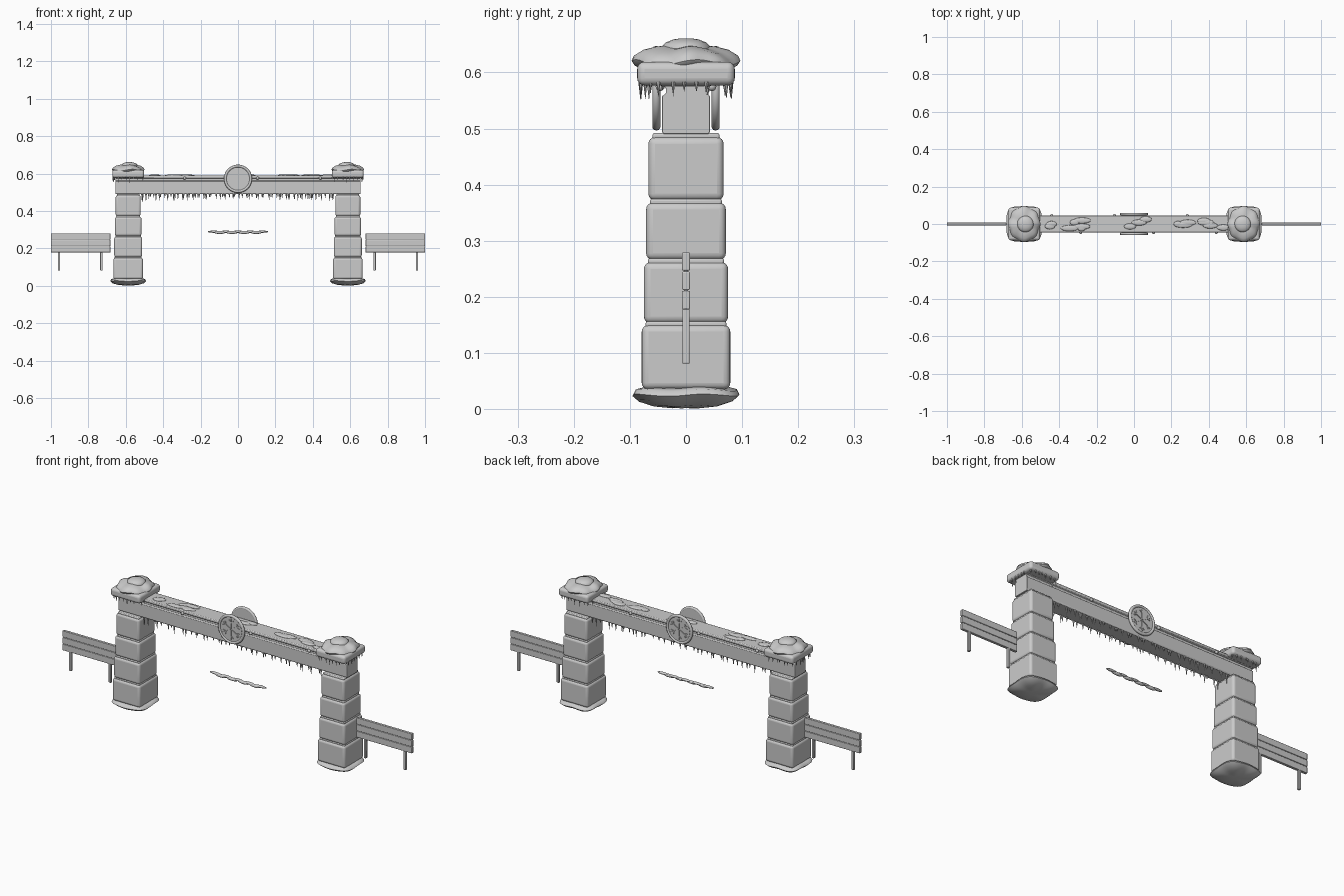
import bpy, bmesh, math, random
from mathutils import Matrix

random.seed(4)
if "Cube" in bpy.data.objects:
    bpy.data.objects.remove(bpy.data.objects["Cube"], do_unlink=True)

grey = bpy.data.materials.new("plain grey")
grey.use_nodes = True
grey.diffuse_color = (0.6, 0.6, 0.6, 1)
grey.node_tree.nodes["Principled BSDF"].inputs["Base Color"].default_value = (0.6, 0.6, 0.6, 1)


def finish(bm, name, bevel=0, segments=3, angle=40):
    bmesh.ops.recalc_face_normals(bm, faces=bm.faces)
    mesh = bpy.data.meshes.new(name)
    bm.to_mesh(mesh)
    bm.free()
    ob = bpy.data.objects.new(name, mesh)
    bpy.context.collection.objects.link(ob)
    mesh.materials.append(grey)
    if bevel:
        mod = ob.modifiers.new("rounding", "BEVEL")
        mod.width = bevel
        mod.segments = segments
    bpy.ops.object.select_all(action="DESELECT")
    ob.select_set(True)
    bpy.context.view_layer.objects.active = ob
    bpy.ops.object.shade_smooth_by_angle(angle=math.radians(angle))
    return ob


def box(name, x, y, z, bevel=0, segments=3, turn=0):
    """Box between the low and high ends given for each axis."""
    bm = bmesh.new()
    mid = [(a + b) / 2 for a, b in (x, y, z)]
    size = [b - a for a, b in (x, y, z)]
    m = Matrix.Translation(mid) @ Matrix.Rotation(turn, 4, "Y") @ Matrix.Diagonal((*size, 1))
    bmesh.ops.create_cube(bm, size=1, matrix=m)
    return finish(bm, name, bevel, segments)


def lathe(name, cx, profile, radius, wave=lambda a: 0, steps=48):
    """Closed mound: profile of (fraction of radius, z), radius and wave by angle."""
    bm = bmesh.new()
    rings = []
    for f, z in profile:
        ring = []
        for i in range(steps):
            a = math.tau * i / steps
            r = f * radius(a)
            ring.append(bm.verts.new((cx + r * math.cos(a), r * math.sin(a), z + f * wave(a))))
        rings.append(ring)
    for lo, hi in zip(rings, rings[1:]):
        for i in range(steps):
            j = (i + 1) % steps
            bm.faces.new((lo[i], lo[j], hi[j], hi[i]))
    bm.faces.new(rings[0])
    bm.faces.new(rings[-1])
    return finish(bm, name, angle=50)


def icicles(name, spots):
    bm = bmesh.new()
    for x, y, z, r, length in spots:
        m = Matrix.Translation((x, y, z - length / 2)) @ Matrix.Rotation(math.pi, 4, "X")
        bmesh.ops.create_cone(bm, cap_ends=True, segments=7, radius1=r, radius2=0,
                              depth=length, matrix=m)
    return finish(bm, name)


def blobs(name, spots):
    bm = bmesh.new()
    for x, y, z, sx, sy, sz in spots:
        m = Matrix.Translation((x, y, z)) @ Matrix.Diagonal((sx, sy, sz, 1))
        bmesh.ops.create_uvsphere(bm, u_segments=16, v_segments=10, radius=1, matrix=m)
    return finish(bm, name, angle=80)


def soft_square(half, power):
    return lambda a: half / (abs(math.cos(a)) ** power + abs(math.sin(a)) ** power) ** (1 / power)


# Pillars: four tapering stones, snow base, mortar, cap and snow mound
stones = [(0.035, 0.150, 0.079), (0.153, 0.262, 0.075),
          (0.266, 0.368, 0.071), (0.372, 0.485, 0.067)]
for side, s in (("left", 1), ("right", -1)):
    cx = s * 0.587
    for n, (lo, hi, h) in enumerate(stones):
        box(f"{side}_pillar_stone_{n + 1}", (cx - h, cx + h), (-h, h), (lo, hi), 0.012, 4)
        m = h - 0.007
        box(f"{side}_mortar_{n + 1}", (cx - m, cx + m), (-m, m), (hi - 0.006, hi + 0.007), 0.004, 2)
    lathe(f"{side}_snow_base", cx,
          [(0.25, 0.002), (0.6, 0.006), (0.88, 0.015), (1, 0.025), (0.95, 0.034), (0.8, 0.038)],
          soft_square(0.095, 4), lambda a: 0.002 * math.sin(5 * a))
    box(f"{side}_cap_stone", (cx - 0.085, cx + 0.085), (-0.087, 0.087), (0.577, 0.619), 0.013, 4)
    lathe(f"{side}_cap_snow", cx,
          [(0.8, 0.605), (0.95, 0.611), (1, 0.618), (0.96, 0.627), (0.8, 0.637),
           (0.55, 0.644), (0.3, 0.646)],
          lambda a: 0.089 - 0.005 * math.cos(2 * a) + 0.003 * math.cos(8 * a),
          lambda a: 0.005 * math.sin(4 * a + 0.6))
    lathe(f"{side}_cap_snow_top", cx - s * 0.006,
          [(1, 0.640), (0.97, 0.647), (0.8, 0.654), (0.5, 0.659), (0.2, 0.661)],
          lambda a: 0.044)
    spots = []
    for i in range(26):
        a = math.tau * (i + random.uniform(-0.3, 0.3)) / 26
        r = soft_square(0.081, 6)(a)
        spots.append((cx + r * math.cos(a), r * math.sin(a), 0.583, 0.004,
                      random.uniform(0.015, 0.035)))
    icicles(f"{side}_cap_icicles", spots)

# Beam: grooved cross-section swept along x
bm = bmesh.new()
half = [(0.040, 0.490), (0.043, 0.495), (0.043, 0.558), (0.036, 0.562),
        (0.036, 0.573), (0.043, 0.576)]
section = half + [(-y, z) for y, z in reversed(half)]
ends = [[bm.verts.new((x, y, z)) for y, z in section] for x in (-0.655, 0.655)]
for e in ends:
    bm.faces.new(e)
for i in range(len(section)):
    j = (i + 1) % len(section)
    bm.faces.new((ends[0][i], ends[0][j], ends[1][j], ends[1][i]))
finish(bm, "beam", 0.002, 2, 30)
box("beam_top_board", (-0.52, 0.52), (-0.046, 0.046), (0.575, 0.589), 0.004, 2)

# Snow patches and knobs on the beam
blobs("beam_snow", [(random.uniform(-0.48, 0.48), random.uniform(-0.025, 0.025), 0.589,
                     random.uniform(0.02, 0.05), 0.016, 0.006) for _ in range(18)])
blobs("beam_knobs", [(x * s, y * s, 0.575, 0.008, 0.008, 0.008) for s in (1, -1)
                     for x, y in ((-0.285, -0.046), (0.105, -0.046), (0.44, -0.046))])

# Icicles under both edges of the beam
spots = []
for y in (-0.036, 0.036):
    for i in range(40):
        x = -0.52 + 1.04 * (i + random.random()) / 40
        reach = 0.02 + 0.03 * random.random() * (0.35 + abs(x) * 1.3)
        spots.append((x, y + random.uniform(-0.004, 0.004), 0.492, 0.005, reach))
icicles("beam_icicles", spots)

# Round medallions with a rim, six spokes and branches
for name, s in (("front", -1), ("back", 1)):
    bm = bmesh.new()
    turn = Matrix.Translation((0, s * 0.051, 0.572)) @ Matrix.Rotation(math.pi / 2, 4, "X")
    bmesh.ops.create_cone(bm, cap_ends=True, segments=48, radius1=0.068, radius2=0.068,
                          depth=0.010, matrix=turn)
    finish(bm, f"{name}_medallion")
    bpy.ops.mesh.primitive_torus_add(major_radius=0.068, minor_radius=0.0075, major_segments=48,
                                     minor_segments=10, location=(0, s * 0.053, 0.572),
                                     rotation=(math.pi / 2, 0, 0))
    rim = bpy.context.object
    rim.name = f"{name}_medallion_rim"
    rim.data.materials.append(grey)
    bpy.ops.object.shade_smooth()
    bm = bmesh.new()
    for k in range(6):
        spin = Matrix.Rotation(k * math.pi / 3 + math.pi / 6, 4, "Y")
        bars = [(0.028, 0.050, 0, 0)] + [(0.040, 0.018, t * 0.8, t * 0.006) for t in (1, -1)]
        for dist, length, tilt, off in bars:
            m = (Matrix.Translation((0, s * 0.057, 0.572)) @ spin
                 @ Matrix.Translation((dist, 0, off)) @ Matrix.Rotation(-tilt, 4, "Y")
                 @ Matrix.Diagonal((length, 0.005, 0.005, 1)))
            bmesh.ops.create_cube(bm, size=1, matrix=m)
    finish(bm, f"{name}_medallion_snowflake")

# Loose snow strip hanging in the opening
blobs("floating_snow", [(-0.13 + 0.26 * i / 8, 0.001 * (-1) ** i, 0.287 + 0.002 * (-1) ** i,
                         0.032, 0.008, 0.006 + 0.002 * (i % 2)) for i in range(9)])

# Side fences: three boards on two posts
for side, s in (("left", 1), ("right", -1)):
    for n in range(3):
        lo = 0.178 + n * 0.0345
        x = sorted((s * 0.682, s * 1.0))
        box(f"{side}_fence_board_{n + 1}", x, (-0.007, 0.007), (lo, lo + 0.0325), 0.002, 2)
    box(f"{side}_fence_backing", (min(x) + 0.004, max(x) - 0.004), (-0.004, 0.004), (0.182, 0.276))
    for n, px in enumerate((0.73, 0.957)):
        box(f"{side}_fence_post_{n + 1}", (s * px - 0.0065, s * px + 0.0065), (-0.0065, 0.0065),
            (0.081, 0.19), 0.002, 2)
